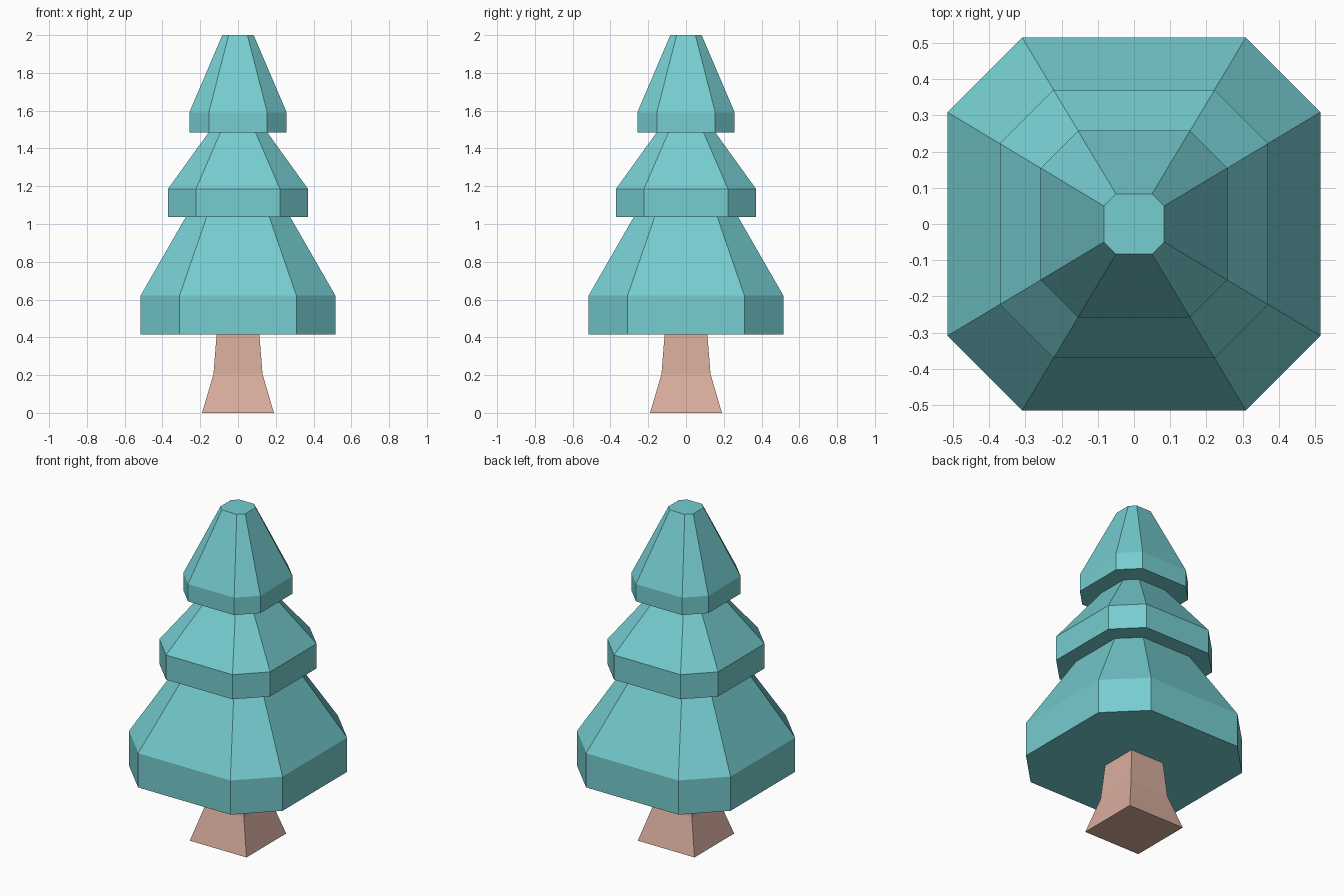
import bpy
import bmesh

if "Cube" in bpy.data.objects:
    bpy.data.objects.remove(bpy.data.objects["Cube"])


def make_material(name, color):
    mat = bpy.data.materials.new(name)
    mat.diffuse_color = (*color, 1)
    mat.use_nodes = True
    mat.node_tree.nodes["Principled BSDF"].inputs["Base Color"].default_value = mat.diffuse_color
    return mat


def square(r):
    return [(-r, -r), (r, -r), (r, r), (-r, r)]


def octagon(r):
    # wide sides face the axes, narrow sides cut the corners
    c = 0.6 * r
    return [(-c, -r), (c, -r), (r, -c), (r, c), (c, r), (-c, r), (-r, c), (-r, -c)]


def stack(name, section, profile, mat):
    """Bridge a cross-section through (half width, height) steps and cap both ends."""
    bm = bmesh.new()
    rings = [[bm.verts.new((x, y, z)) for x, y in section(r)] for r, z in profile]
    for low, high in zip(rings, rings[1:]):
        n = len(low)
        for i in range(n):
            j = (i + 1) % n
            bm.faces.new((low[i], low[j], high[j], high[i]))
    bm.faces.new(rings[0][::-1])
    bm.faces.new(rings[-1])
    bmesh.ops.recalc_face_normals(bm, faces=bm.faces)
    mesh = bpy.data.meshes.new(name)
    bm.to_mesh(mesh)
    bm.free()
    mesh.materials.append(mat)
    obj = bpy.data.objects.new(name, mesh)
    bpy.context.collection.objects.link(obj)
    return obj


bark = make_material("bark", (0.69, 0.42, 0.34))
leaf = make_material("leaf", (0.18, 0.61, 0.63))

# Flared square trunk
stack("trunk", square, [(0.19, 0), (0.13, 0.205), (0.113, 0.415)], bark)

# Three stepped tiers of foliage: rim, slope, then the flat underside of the next tier
tiers = [
    # rim half width, bottom z, rim top z, neck half width, neck z
    (0.515, 0.415, 0.622, 0.277, 1.036),
    (0.371, 1.036, 1.185, 0.155, 1.485),
    (0.258, 1.485, 1.59, 0.083, 2.0),
]
profile = []
for rim, z0, z1, neck, z2 in tiers:
    profile += [(rim, z0), (rim, z1), (neck, z2)]
stack("foliage", octagon, profile, leaf)
